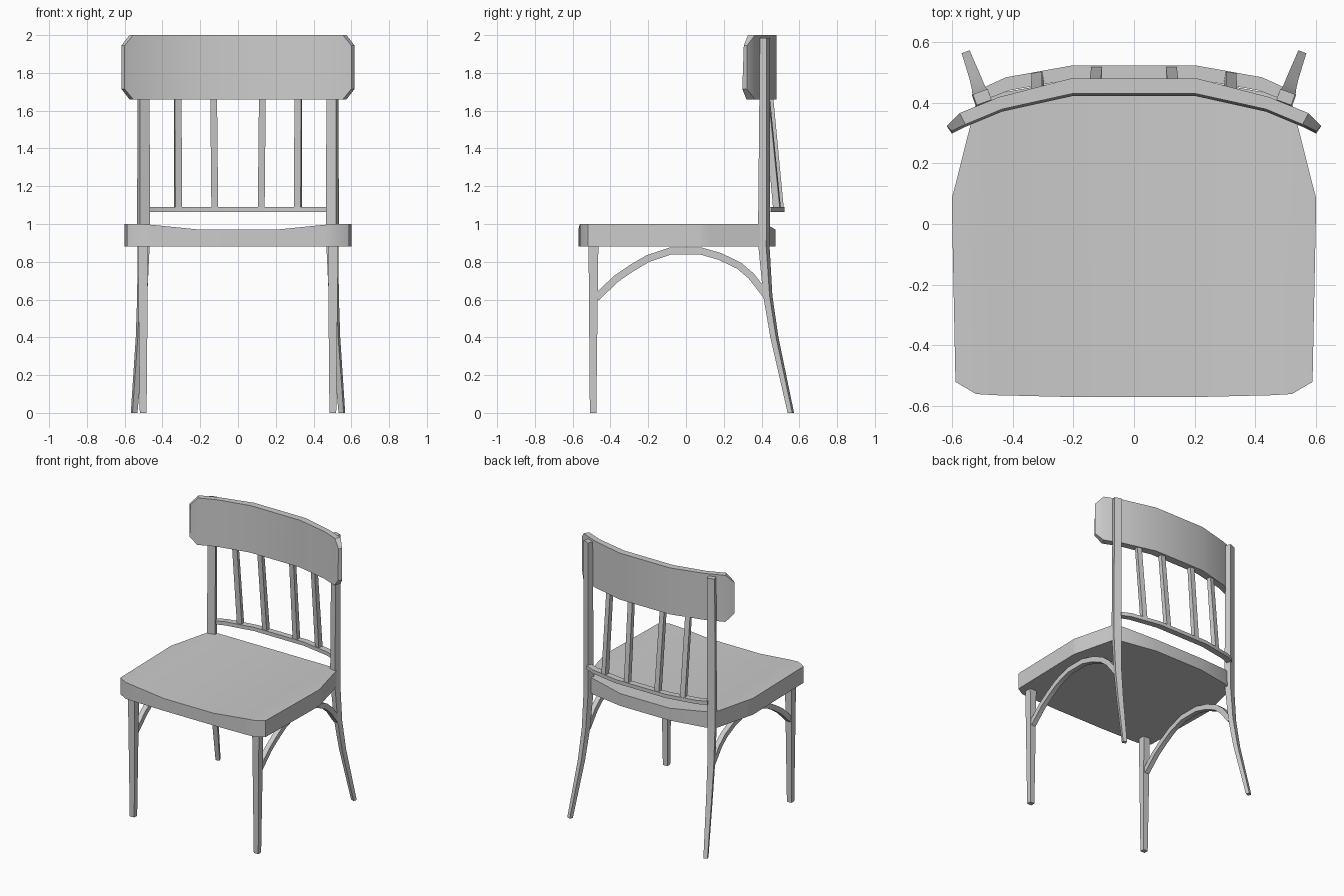
import bpy, bmesh, math
from mathutils import Vector

if "Cube" in bpy.data.objects:
    bpy.data.objects.remove(bpy.data.objects["Cube"])


def loft(name, rings, mirror=False):
    """Skin a run of equal-length rings, cap both ends, optionally mirror in x."""
    bm = bmesh.new()
    vs = [[bm.verts.new(p) for p in r] for r in rings]
    n = len(rings[0])
    for a, b in zip(vs, vs[1:]):
        for i in range(n):
            j = (i + 1) % n
            bm.faces.new((a[i], a[j], b[j], b[i]))
    bm.faces.new(vs[0][::-1])
    bm.faces.new(vs[-1])
    bmesh.ops.recalc_face_normals(bm, faces=bm.faces)
    me = bpy.data.meshes.new(name)
    bm.to_mesh(me)
    bm.free()
    ob = bpy.data.objects.new(name, me)
    bpy.context.collection.objects.link(ob)
    if mirror:
        ob.modifiers.new("mirror", 'MIRROR').use_mirror_merge = False
    bpy.ops.object.select_all(action='DESELECT')
    ob.select_set(True)
    bpy.context.view_layer.objects.active = ob
    bpy.ops.object.shade_smooth_by_angle(angle=math.radians(30))
    return ob


def both_sides(half):
    """Extend rings on +x to a full run from -x to +x."""
    return [[(-x, y, z) for x, y, z in r] for r in reversed(half)] + half


def box_ring(cx, cy, z, w, d, angle=0):
    """Horizontal rectangle with half sizes w, d turned about z."""
    c, s = math.cos(angle), math.sin(angle)
    return [(cx + u * w * c - v * d * s, cy + u * w * s + v * d * c, z)
            for u, v in ((-1, -1), (1, -1), (1, 1), (-1, 1))]


# Seat: stations along x (x, front y, back y, top z), dished in the middle
seat = [(.2, -.57, .475, .97), (.45, -.564, .43, .995), (.52, -.56, .40, 1),
        (.588, -.52, .13, 1), (.6, .07, .085, 1)]
loft("seat", both_sides([[(x, f, .88), (x, b, .88), (x, b, t), (x, f, t)]
                         for x, f, b, t in seat]))

# Front legs, tapering to the floor
loft("front_legs", [box_ring(.502, -.492, 0, .018, .017),
                    box_ring(.503, -.49, .885, .027, .026)], mirror=True)

# Rear legs running up as back posts, splayed below the seat
A = math.radians(-20)
posts = [(.55, .555, 0, .014, .013), (.518, .468, .4, .019, .016),
         (.507, .433, .62, .022, .018), (.5, .413, .88, .026, .022),
         (.5, .413, 1.0, .028, .023), (.5, .418, 1.985, .026, .019)]
loft("rear_legs", [box_ring(*p, A) for p in posts], mirror=True)

# Arched side braces (centre line in y, z)
arch = [(-.475, .61), (-.37, .71), (-.29, .765), (-.2, .818), (-.08, .858),
        (.075, .858), (.18, .828), (.28, .78), (.345, .725), (.425, .622)]
rings = []
for i, (y, z) in enumerate(arch):
    p, q = arch[max(i - 1, 0)], arch[min(i + 1, len(arch) - 1)]
    n = Vector((p[1] - q[1], q[0] - p[0])).normalized() * .019
    rings.append([(x, y + s * n.x, z + s * n.y)
                  for x, s in ((.485, -1), (.521, -1), (.521, 1), (.485, 1))])
loft("side_braces", rings, mirror=True)

# Curved top panel: inner x, y, outer x, y, bottom z, top z; clipped ends
panel = [(.2, .422, .205, .48, 1.66, 2), (.435, .37, .445, .418, 1.66, 2),
         (.555, .32, .575, .365, 1.66, 2), (.6, .298, .617, .323, 1.715, 1.945)]
loft("back_panel", both_sides([[(xi, yi, a), (xo, yo, a), (xo, yo, b), (xi, yi + .008, b)]
                               for xi, yi, xo, yo, a, b in panel]))

# Thin curved lower rail
rail = [(.2, .477, .205, .522), (.41, .44, .422, .483), (.475, .415, .49, .452)]
loft("lower_rail", both_sides([[(xi, yi, 1.063), (xo, yo, 1.063), (xo, yo, 1.09), (xi, yi, 1.09)]
                               for xi, yi, xo, yo in rail]))

# Leaning back slats
for name, xb, yb, xt, yt, ang in (("inner_slats", .123, .5, .129, .446, 0),
                                  ("outer_slats", .317, .482, .319, .425, -.17)):
    loft(name, [box_ring(xb, yb, 1.08, .018, .018, ang),
                box_ring(xt, yt, 1.68, .018, .015, ang)], mirror=True)
